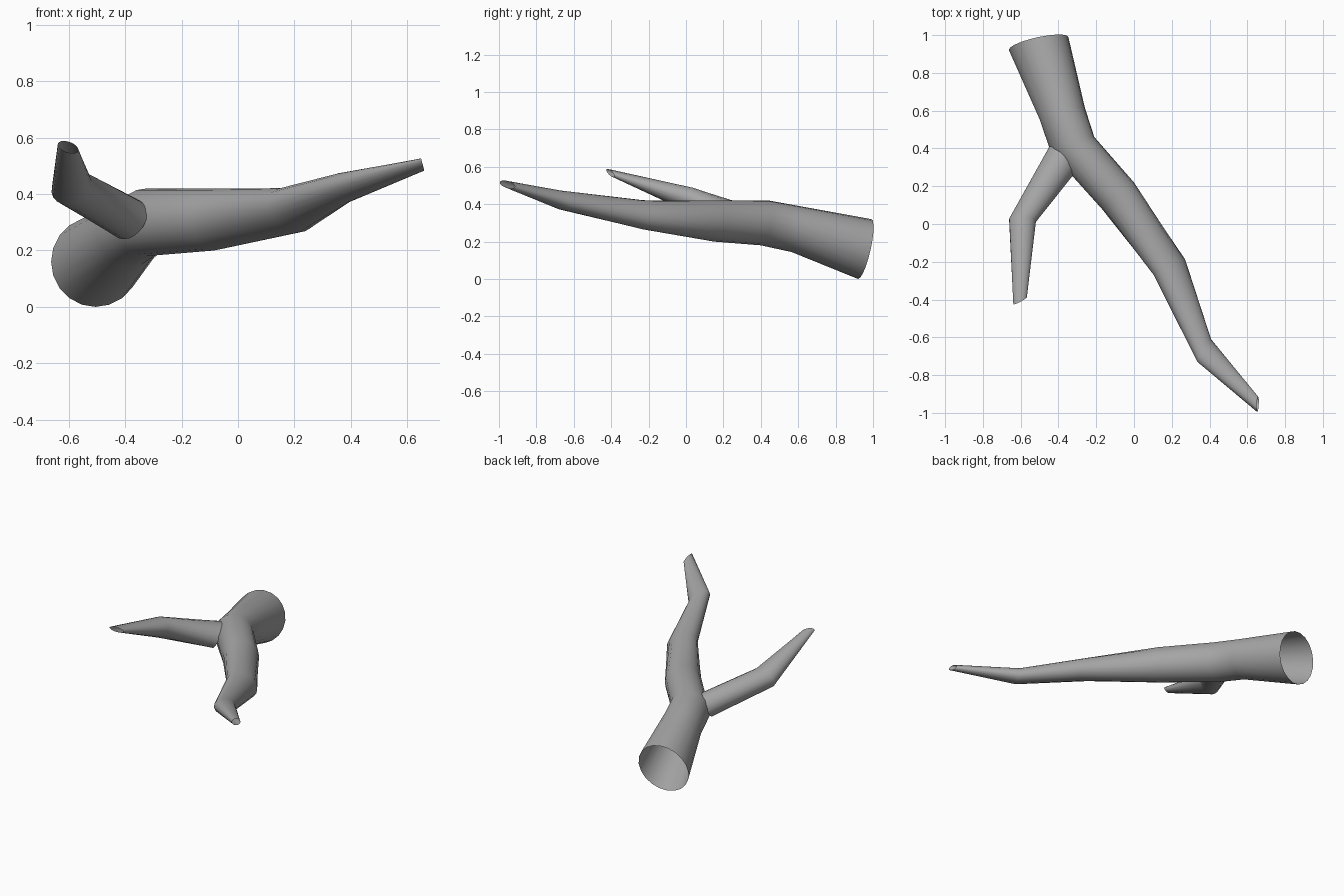
import bpy
import bmesh
from math import cos, sin, radians, tau
from mathutils import Vector

SIDES = 20

# Remove the default object
default_cube = bpy.data.objects.get("Cube")
if default_cube:
    bpy.data.objects.remove(default_cube, do_unlink=True)


def make_material(name, colour):
    material = bpy.data.materials.new(name)
    material.use_nodes = True
    material.diffuse_color = colour
    shader = material.node_tree.nodes["Principled BSDF"]
    shader.inputs["Base Color"].default_value = colour
    return material


def add_ring(bm, centre, side, up):
    """One elliptical cross-section, spanned by its side and up half-axes."""
    centre, side, up = Vector(centre), Vector(side), Vector(up)
    angles = [tau * step / SIDES for step in range(SIDES)]
    return [bm.verts.new(centre + side * cos(a) + up * sin(a)) for a in angles]


def make_limb(name, sections, material):
    """Bridge the cross-sections into an open, smooth shaded tube."""
    bm = bmesh.new()
    rings = [add_ring(bm, *section) for section in sections]
    for near, far in zip(rings, rings[1:]):
        for i in range(SIDES):
            j = (i + 1) % SIDES
            bm.faces.new((near[i], near[j], far[j], far[i]))
    mesh = bpy.data.meshes.new(name)
    bm.to_mesh(mesh)
    bm.free()
    mesh.materials.append(material)

    limb = bpy.data.objects.new(name, mesh)
    bpy.context.collection.objects.link(limb)
    bpy.ops.object.select_all(action="DESELECT")
    limb.select_set(True)
    bpy.context.view_layer.objects.active = limb
    bpy.ops.object.shade_smooth_by_angle(angle=radians(40))
    return limb


bark = make_material("grey_bark", (0.38, 0.38, 0.38, 1))

# Main limb, from the wide open butt at the back to the thin front tip:
# each section is centre, side half-axis, up half-axis
main_sections = [
    ((-.505, .955, .16), (.158, .033, 0), (0, .035, .16)),
    ((-.38, .585, .267), (.12, .03, 0), (0, .02, .123)),
    ((-.325, .42, .3), (.115, .04, 0), (0, .02, .12)),
    ((-.085, .15, .31), (.085, .07, 0), (0, 0, .11)),
    ((.187, -.228, .343), (.078, .043, 0), (-.03, 0, .078)),
    ((.372, -.67, .422), (.033, .06, 0), (-.015, -.01, .052)),
    ((.655, -.955, .505), (.003, .04, -.012), (-.005, .004, .018)),
]
make_limb("main_limb", main_sections, bark)

# Side branch, rooted in the right flank of the main limb
branch_sections = [
    ((-.385, .335, .31), (.06, -.08, 0), (.02, .03, .07)),
    ((-.59, .02, .425), (.07, -.01, 0), (.015, .02, .062)),
    ((-.603, -.405, .567), (.036, .02, -.012), (.005, -.005, .018)),
]
make_limb("side_branch", branch_sections, bark)
